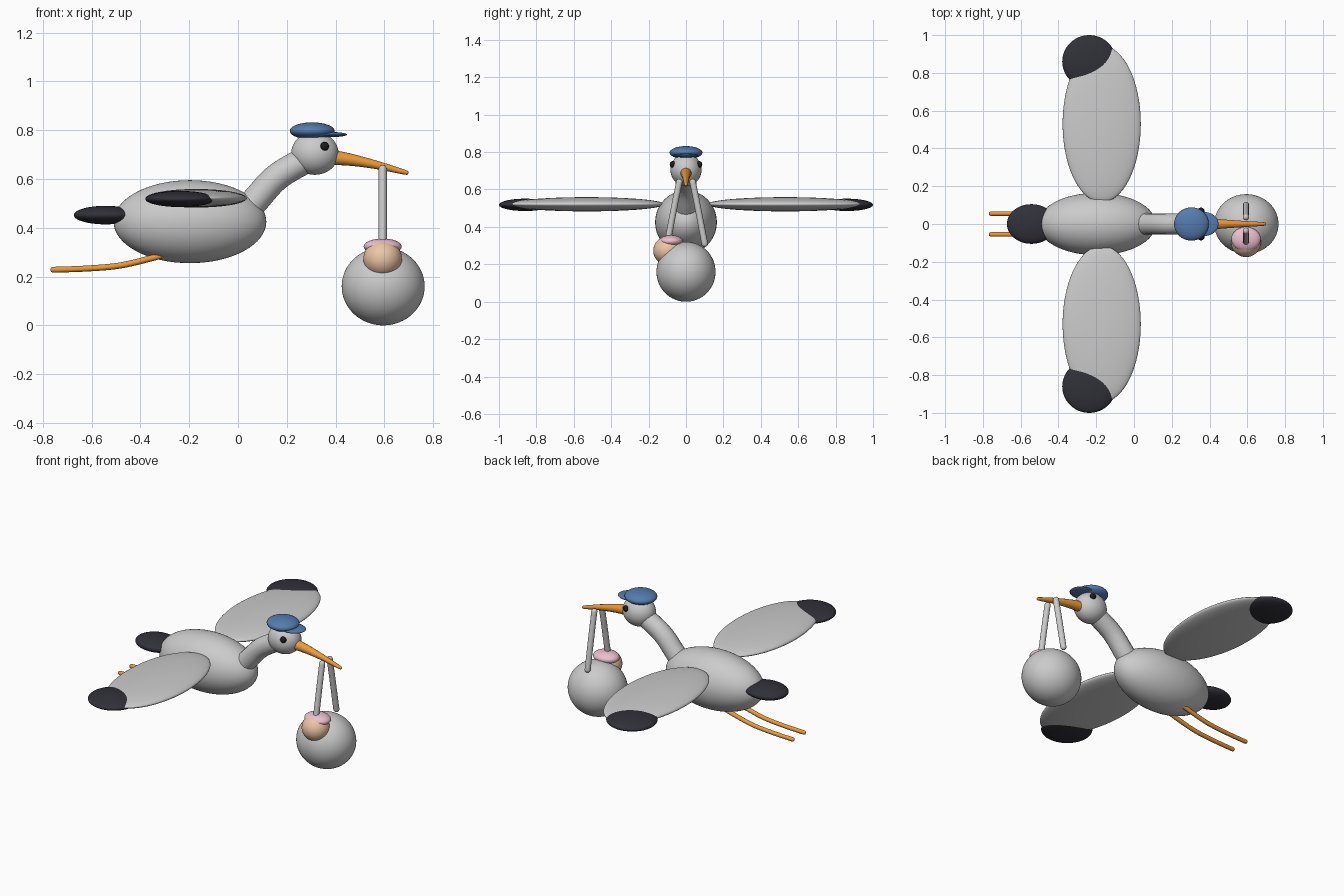
import bpy
import math
from mathutils import Vector

if "Cube" in bpy.data.objects:
    bpy.data.objects.remove(bpy.data.objects["Cube"])


def material(name, rgb):
    m = bpy.data.materials.new(name)
    m.diffuse_color = (*rgb, 1)
    m.use_nodes = True
    m.node_tree.nodes["Principled BSDF"].inputs["Base Color"].default_value = m.diffuse_color
    return m


DARK = material("charcoal", (0.03, 0.03, 0.04))
ORANGE = material("orange", (0.85, 0.32, 0.04))
BLUE = material("blue", (0.09, 0.2, 0.42))
PINK = material("pink", (0.85, 0.52, 0.62))
SKIN = material("skin", (0.85, 0.56, 0.38))
BLACK = material("black", (0.012, 0.012, 0.015))


def ellipsoid(name, center, radii, mat=None, segments=48):
    bpy.ops.mesh.primitive_uv_sphere_add(segments=segments, ring_count=segments // 2,
                                         radius=1, location=center)
    ob = bpy.context.object
    ob.name = name
    ob.scale = radii
    bpy.ops.object.transform_apply(location=False, rotation=False, scale=True)
    bpy.ops.object.shade_smooth()
    if mat:
        ob.data.materials.append(mat)
    return ob


def spline_point(p, i, t):
    """Catmull-Rom point between p[i] and p[i + 1]."""
    a, b, c, d = p[max(i - 1, 0)], p[i], p[i + 1], p[min(i + 2, len(p) - 1)]
    return 0.5 * (2 * b + (c - a) * t + (2 * a - 5 * b + 4 * c - d) * t ** 2
                  + (3 * b - a - 3 * c + d) * t ** 3)


def tube(name, path, r0, r1, mat=None, steps=8):
    """Smooth tapered tube with rounded ends."""
    p = [Vector(v) for v in path]
    pts = [spline_point(p, i, k / steps) for i in range(len(p) - 1) for k in range(steps)]
    pts.append(p[-1])
    n = len(pts) - 1
    rows = [(q, r0 + (r1 - r0) * i / n) for i, q in enumerate(pts)]
    start = (pts[0] - pts[1]).normalized()
    end = (pts[-1] - pts[-2]).normalized()
    angles = [math.radians(a) for a in (22, 45, 67, 88)]
    head = [(pts[0] + start * r0 * math.sin(a), r0 * math.cos(a)) for a in reversed(angles)]
    tail = [(pts[-1] + end * r1 * math.sin(a), r1 * math.cos(a)) for a in angles]
    rows = head + rows + tail

    cu = bpy.data.curves.new(name, 'CURVE')
    cu.dimensions = '3D'
    cu.bevel_depth = 1
    cu.bevel_resolution = 6
    cu.use_fill_caps = True
    s = cu.splines.new('POLY')
    s.points.add(len(rows) - 1)
    for pt, (co, r) in zip(s.points, rows):
        pt.co = (*co, 1)
        pt.radius = r
    ob = bpy.data.objects.new(name, cu)
    bpy.context.collection.objects.link(ob)
    bpy.ops.object.select_all(action='DESELECT')
    ob.select_set(True)
    bpy.context.view_layer.objects.active = ob
    bpy.ops.object.convert(target='MESH')
    ob = bpy.context.object
    bpy.ops.object.shade_smooth()
    ob.data.materials.clear()
    if mat:
        ob.data.materials.append(mat)
    return ob


# Body, tail, neck and head
ellipsoid("body", (-0.197, 0, 0.425), (0.313, 0.165, 0.17), segments=64)
ellipsoid("tail", (-0.543, 0, 0.452), (0.13, 0.105, 0.038), DARK)
tube("neck", [(0.0, 0, 0.43), (0.075, 0, 0.517), (0.165, 0, 0.612), (0.3, 0, 0.69)],
     0.058, 0.055)
ellipsoid("head", (0.315, 0, 0.705), (0.097, 0.083, 0.088))

# Beak
tube("beak", [(0.37, 0, 0.69), (0.46, 0, 0.679), (0.57, 0, 0.657), (0.69, 0, 0.626)],
     0.033, 0.009, ORANGE)

# Cap
ellipsoid("cap", (0.304, 0, 0.797), (0.092, 0.088, 0.035), BLUE)
ellipsoid("cap_brim", (0.37, 0, 0.782), (0.077, 0.064, 0.011), BLUE)

# Bundle and baby
ellipsoid("bundle", (0.595, 0, 0.16), (0.17, 0.158, 0.16), segments=64)
ellipsoid("baby_head", (0.593, -0.097, 0.273), (0.079, 0.078, 0.077), SKIN)
ellipsoid("baby_bonnet", (0.593, -0.08, 0.323), (0.078, 0.064, 0.033), PINK)

# Mirrored parts
for side, y in (("left", 1), ("right", -1)):
    ellipsoid(side + "_wing", (-0.171, 0.53 * y, 0.521), (0.207, 0.415, 0.038), segments=64)
    ellipsoid(side + "_wing_tip", (-0.237, 0.86 * y, 0.518), (0.143, 0.14, 0.033), DARK)
    ellipsoid(side + "_eye", (0.355, 0.071 * y, 0.734), (0.018, 0.016, 0.018), BLACK, 24)
    tube(side + "_leg", [(-0.27, 0.055 * y, 0.3), (-0.36, 0.055 * y, 0.274),
                         (-0.486, 0.055 * y, 0.245), (-0.62, 0.055 * y, 0.233),
                         (-0.757, 0.055 * y, 0.228)], 0.013, 0.012, ORANGE)
    tube(side + "_strap", [(0.593, 0.036 * y, 0.64), (0.593, 0.064 * y, 0.5),
                           (0.593, 0.1 * y, 0.31)], 0.017, 0.017)
